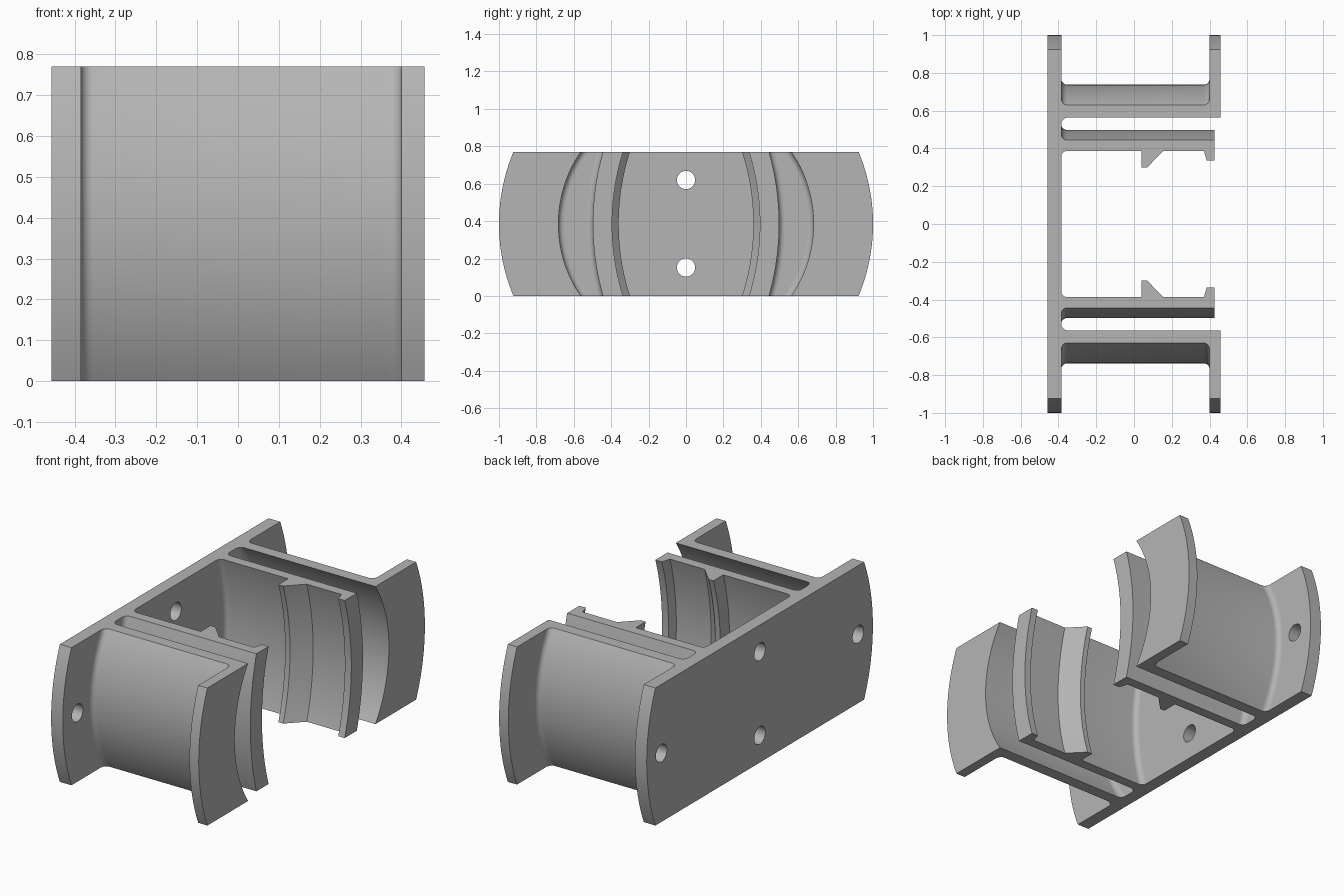
import bpy, bmesh, math

if "Cube" in bpy.data.objects:
    bpy.data.objects.remove(bpy.data.objects["Cube"])

H = 0.77            # height of the slice
MID = H / 2         # height of the spool axis
STEPS = 40          # layers along the height

grey = bpy.data.materials.new("plain grey")
grey.diffuse_color = (0.46, 0.46, 0.46, 1)
grey.use_nodes = True
grey.node_tree.nodes["Principled BSDF"].inputs["Base Color"].default_value = grey.diffuse_color


def fillet(cx, cy, r, a0, a1, n=6):
    """Points of a rounded inside corner, angles in degrees."""
    return [(cx + r * math.cos(math.radians(a0 + (a1 - a0) * i / n)),
             cy + r * math.sin(math.radians(a0 + (a1 - a0) * i / n)))
            for i in range(n + 1)]


def bowed(y, z, centre):
    """Shift a mid-height y along a circular arc about (centre, MID)."""
    side = math.copysign(1, y)
    return side * (centre + math.sqrt((abs(y) - centre) ** 2 - (z - MID) ** 2))


def finish(ob):
    bpy.ops.object.select_all(action='DESELECT')
    ob.select_set(True)
    bpy.context.view_layer.objects.active = ob
    for m in list(ob.modifiers):
        bpy.ops.object.modifier_apply(modifier=m.name)
    bpy.ops.object.shade_smooth_by_angle(angle=math.radians(25))


def arc_sweep(name, profile, centre):
    """Sweep an (x, y) profile up the height, following a circular arc."""
    bm = bmesh.new()
    layers = []
    for k in range(STEPS + 1):
        z = H * k / STEPS
        layers.append([bm.verts.new((x, bowed(y, z, centre), z)) for x, y in profile])
    n = len(profile)
    for a, b in zip(layers, layers[1:]):
        for i in range(n):
            j = (i + 1) % n
            bm.faces.new((a[i], a[j], b[j], b[i]))
    bm.faces.new(layers[0])
    bm.faces.new(layers[-1])
    bmesh.ops.recalc_face_normals(bm, faces=bm.faces)
    me = bpy.data.meshes.new(name)
    bm.to_mesh(me)
    bm.free()
    me.materials.append(grey)
    ob = bpy.data.objects.new(name, me)
    bpy.context.collection.objects.link(ob)
    return ob


# Back plate with four screw holes
plate = arc_sweep("back_plate", [(-0.457, -1), (-0.385, -1), (-0.385, 1), (-0.457, 1)], 0)
cutters = []
for y, z in ((0, 0.62), (0, 0.152), (0.87, MID), (-0.87, MID)):
    bpy.ops.mesh.primitive_cylinder_add(vertices=32, radius=0.049, depth=0.3,
                                        location=(-0.42, y, z),
                                        rotation=(0, math.pi / 2, 0))
    cutter = bpy.context.object
    cutter.hide_render = True
    cutters.append(cutter)
    mod = plate.modifiers.new("hole", 'BOOLEAN')
    mod.operation = 'DIFFERENCE'
    mod.solver = 'EXACT'
    mod.object = cutter
finish(plate)
for c in cutters:
    bpy.data.objects.remove(c)

# Curved hub wall with its front flange
R = 0.03
wall = (fillet(-0.385 + R, 0.738 + R, R, 180, 270)
        + fillet(0.40 - R, 0.738 + R, R, 270, 360)
        + [(0.40, 1), (0.457, 1), (0.457, 0.682)]
        + fillet(-0.385 + R, 0.682 - R, R, 90, 180))

# Inner spring clip with a ramped tooth and an end lip
clip = (fillet(-0.385 + R, 0.498 + R, R, 180, 270)
        + [(0.425, 0.498), (0.425, 0.395), (0.385, 0.395), (0.37, 0.443),
           (0.155, 0.443), (0.07, 0.36), (0.04, 0.36), (0.04, 0.443)]
        + fillet(-0.385 + R, 0.443 - R, R, 90, 180))

for name, profile, centre in (("hub_wall_and_flange", wall, 0), ("spring_clip", clip, -0.9)):
    for label, s in (("back", 1), ("front", -1)):
        c = centre
        ob = arc_sweep(f"{label}_{name}", [(x, s * y) for x, y in profile], c)
        finish(ob)
